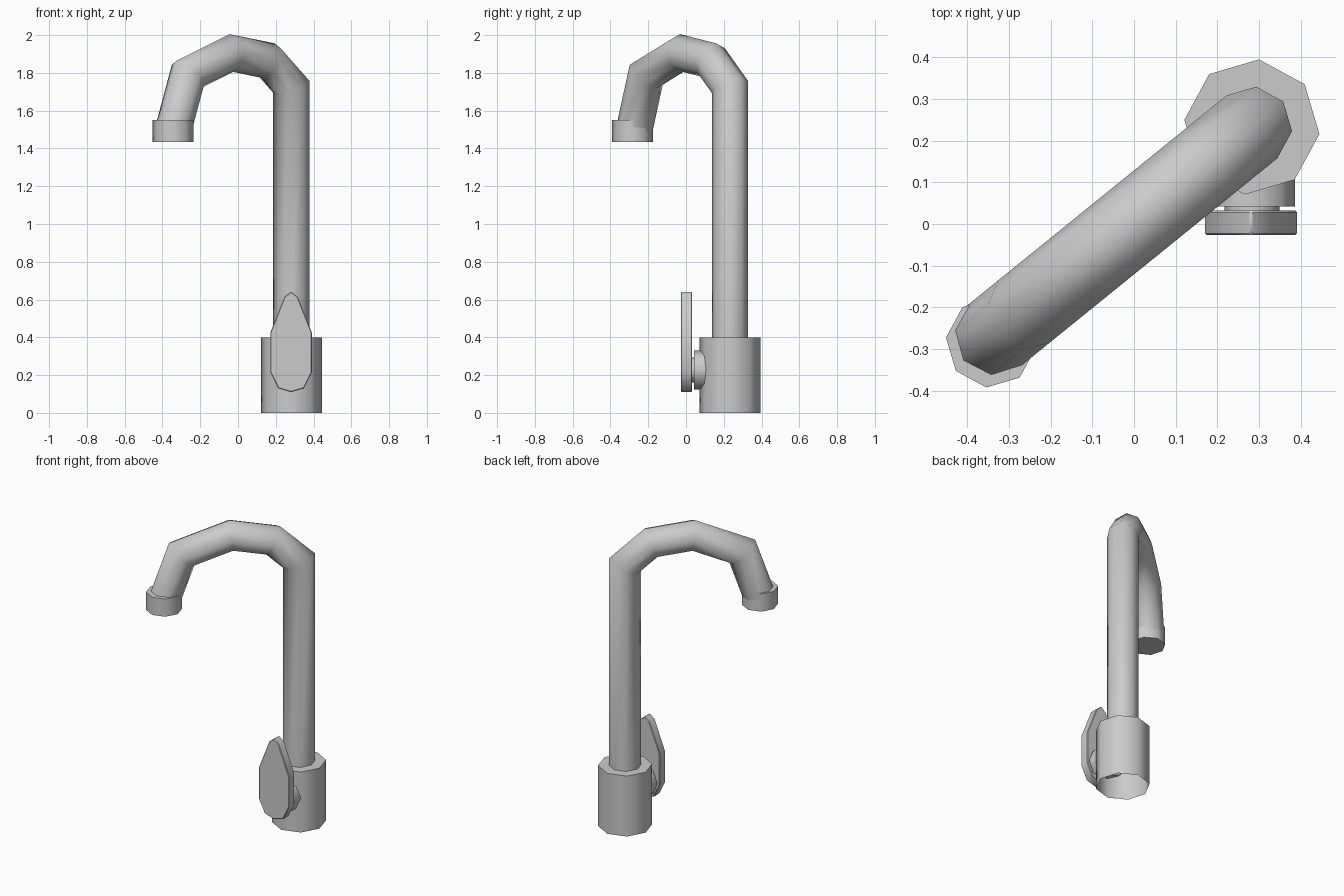
import bpy, bmesh, math
from mathutils import Vector

if "Cube" in bpy.data.objects:
    bpy.data.objects.remove(bpy.data.objects["Cube"])

SIDES = 8
YAW = math.radians(39)                      # direction the spout swings in
ALONG = Vector((math.cos(YAW), math.sin(YAW), 0))
SIDE = Vector((-math.sin(YAW), math.cos(YAW), 0))
X, Y, Z = Vector((1, 0, 0)), Vector((0, 1, 0)), Vector((0, 0, 1))


def ring(center, u, v, radius, start=0.0):
    return [center + radius * (u * math.cos(start + math.tau * i / SIDES)
                               + v * math.sin(start + math.tau * i / SIDES))
            for i in range(SIDES)]


def loft(name, rings, cap_start=True, cap_end=True):
    bm = bmesh.new()
    loops = [[bm.verts.new(p) for p in r] for r in rings]
    n = len(loops[0])
    for a, b in zip(loops, loops[1:]):
        for i in range(n):
            j = (i + 1) % n
            bm.faces.new((a[i], a[j], b[j], b[i]))
    if cap_start:
        bm.faces.new(loops[0][::-1])
    if cap_end:
        bm.faces.new(loops[-1])
    bmesh.ops.recalc_face_normals(bm, faces=bm.faces)
    mesh = bpy.data.meshes.new(name)
    bm.to_mesh(mesh)
    bm.free()
    obj = bpy.data.objects.new(name, mesh)
    bpy.context.collection.objects.link(obj)
    bpy.ops.object.select_all(action='DESELECT')
    obj.select_set(True)
    bpy.context.view_layer.objects.active = obj
    bpy.ops.object.shade_smooth_by_angle(angle=math.radians(55))
    return obj


# Base body, open underneath
FOOT = Vector((0.283, 0.233, 0))
loft("base", [ring(FOOT + Z * z, ALONG, SIDE, 0.163) for z in (0, 0.40)],
     cap_start=False)

# Gooseneck spout: mitred octagonal tube, path given as (reach, height)
path = [(0, 0.38), (0, 1.725), (0.158, 1.865), (0.409, 1.905),
        (0.705, 1.79), (0.805, 1.50)]
pts = [FOOT - ALONG * s + Z * z for s, z in path]
rings = []
for i, p in enumerate(pts):
    t_in = (p - pts[max(i - 1, 0)]).normalized()
    t_out = (pts[min(i + 1, len(pts) - 1)] - p).normalized()
    tangent = (t_in + t_out).normalized()
    stretch = 1 / max(tangent.dot(t_in), tangent.dot(t_out))
    rings.append(ring(p, SIDE.cross(tangent) * stretch, SIDE, 0.097))
loft("spout", rings, cap_start=False, cap_end=False)

# Outlet collar at the spout tip
TIP = Vector((-0.343, -0.284, 0))
loft("outlet", [ring(TIP + Z * z, ALONG, SIDE, 0.109) for z in (1.433, 1.55)])

# Valve boss and neck on the front of the base
PIVOT = Vector((0.283, 0, 0.228))
loft("valve_boss", [ring(PIVOT + Y * y, X, Z, 0.103) for y in (0.042, 0.125)])
loft("valve_neck", [ring(PIVOT + Y * y, X, Z, 0.066) for y in (0.02, 0.05)])

# Lever handle: mirrored teardrop outline, extruded front to back
half = [(0.068, 0.13), (0.11, 0.215), (0.11, 0.425), (0.035, 0.615)]
outline = ([(0, 0.11)] + half + [(0, 0.642)]
           + [(-x, z) for x, z in reversed(half)])
lever = loft("lever_handle", [[Vector((0.281 + x, y, z)) for x, z in outline]
                              for y in (-0.027, 0.032)])
bevel = lever.modifiers.new("edge_bevel", 'BEVEL')
bevel.width = 0.004
bevel.segments = 1
bevel.limit_method = 'ANGLE'
bevel.angle_limit = math.radians(75)
